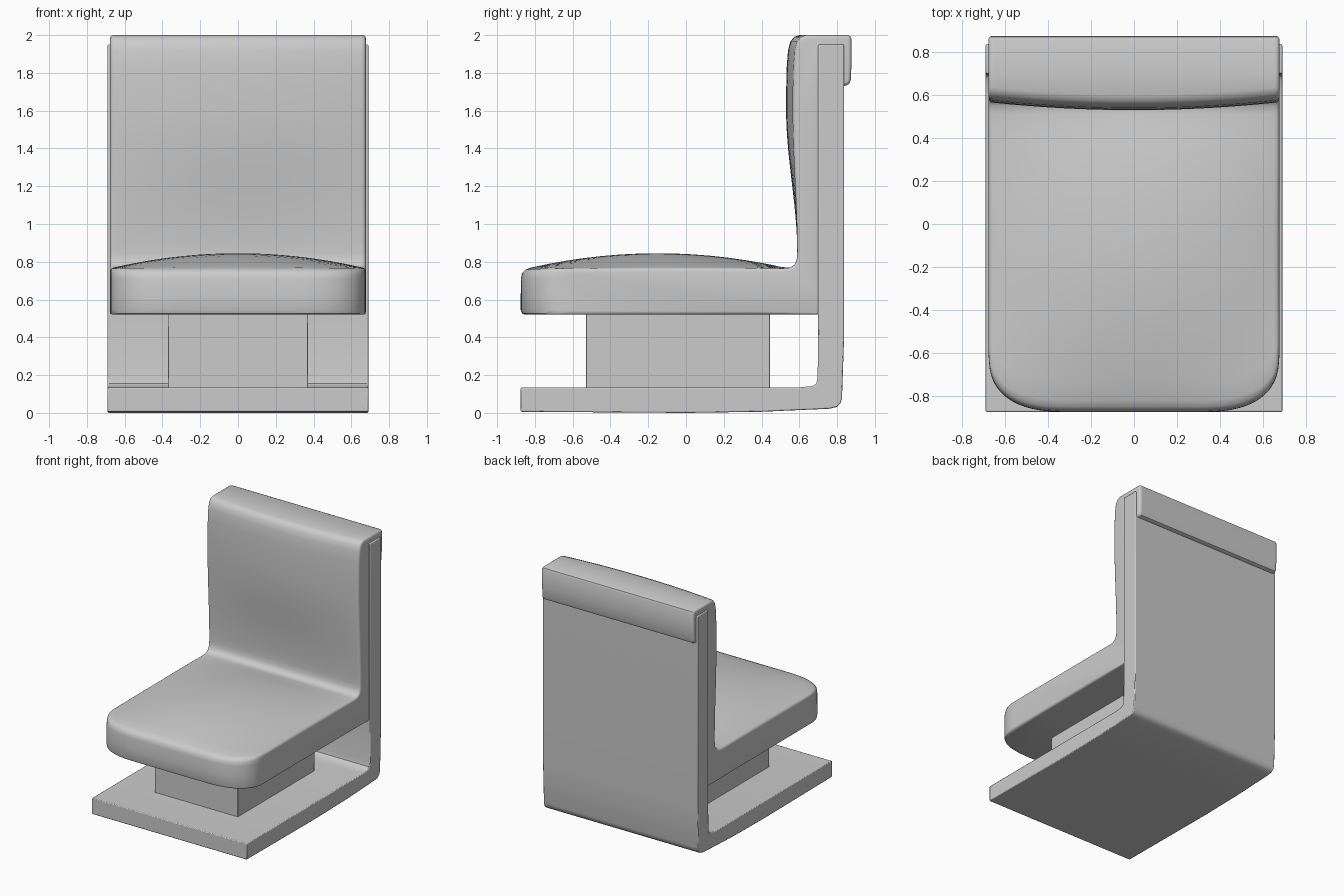
import bpy, bmesh, math
from mathutils import Vector

if "Cube" in bpy.data.objects:
    bpy.data.objects.remove(bpy.data.objects["Cube"], do_unlink=True)

grey = bpy.data.materials.new("plain grey")
grey.use_nodes = True
colour = (0.6, 0.6, 0.6, 1)
grey.diffuse_color = colour
grey.node_tree.nodes["Principled BSDF"].inputs["Base Color"].default_value = colour


def loft(name, rings, bevel=0.0):
    """Skin a row of closed rings, cap both ends and shade smooth."""
    bm = bmesh.new()
    rows = [[bm.verts.new(p) for p in ring] for ring in rings]
    n = len(rows[0])
    for a, b in zip(rows, rows[1:]):
        for i in range(n):
            j = (i + 1) % n
            bm.faces.new((a[i], a[j], b[j], b[i]))
    bm.faces.new(rows[0])
    bm.faces.new(rows[-1][::-1])
    bmesh.ops.recalc_face_normals(bm, faces=bm.faces)
    mesh = bpy.data.meshes.new(name)
    bm.to_mesh(mesh)
    bm.free()
    obj = bpy.data.objects.new(name, mesh)
    bpy.context.collection.objects.link(obj)
    mesh.materials.append(grey)
    if bevel:
        mod = obj.modifiers.new("soft edges", "BEVEL")
        mod.width = bevel
        mod.segments = 2
        mod.limit_method = "ANGLE"
        mod.angle_limit = math.radians(50)
    bpy.ops.object.select_all(action="DESELECT")
    obj.select_set(True)
    bpy.context.view_layer.objects.active = obj
    bpy.ops.object.shade_smooth_by_angle(angle=math.radians(40))
    return obj


def extrude_x(name, profile, half, bevel):
    return loft(name, [[(x, y, z) for y, z in profile] for x in (-half, half)], bevel)


# L-shaped frame: floor plate curving up into the back panel
extrude_x("frame", [
    (-.875, .006), (-.875, .135), (.6, .135), (.67, .142), (.69, .155), (.697, .19),
    (.70, .5), (.70, 1.95), (.837, 1.95), (.837, .4), (.826, .08), (.818, .05),
    (.80, .032), (.76, .022), (.4, .006), (0, 0)], .69, .006)

# Pedestal under the seat
extrude_x("pedestal", [(-.53, .12), (-.53, .54), (.445, .54), (.445, .12)], .37, .004)

# Cushion: seat and backrest in one piece, hooked over the frame
HALF, FRONT, HINGE = .677, -.875, .55


def cushion_profile(crown):
    """Side outline; crown is 1 on the centre line and 0 at the sides."""
    pts = [(.8, .52), (.3, .52), (-.3, .52), (-.85, .52), (-.868, .526), (FRONT, .545),
           (FRONT, .62), (-.874, .71), (-.868, .74), (-.85, .758)]
    for i in range(15):
        y = -.82 + i * .095
        rise = max(0, 1 - ((y + .15) / .69) ** 2)
        pts.append((y, .765 + .08 * crown * rise))
    pts += [(HINGE, .769), (.574, .784), (.586, .81), (.589, .85)]
    for i in range(1, 15):
        t = i / 14
        s = t * t * (3 - 2 * t)
        pts.append((.589 - (.022 + .037 * crown) * s, .85 + .75 * t))
    lip = .567 - .037 * crown
    pts += [(lip, 1.7), (lip + .003, 1.83), (lip + .01, 1.92), (lip + .022, 1.965),
            (lip + .042, 1.99), (lip + .07, 2), (.7, 2), (.855, 2), (.87, 1.994),
            (.876, 1.978), (.876, 1.85), (.873, 1.765), (.864, 1.742), (.845, 1.732),
            (.8, 1.73)]
    return pts


def plan_front(x):
    """Front edge in plan, with broad rounded corners."""
    u = min(1, max(0, (abs(x) - .3) / (HALF - .3)))
    return -.6 + (FRONT + .6) * (1 - u ** 2.6) ** .385


def inset(pts, d):
    """Move the outline inwards by d."""
    out = []
    for i, p in enumerate(pts):
        a, b = Vector(pts[i - 1]), Vector(pts[(i + 1) % len(pts)])
        t = (b - a).normalized()
        out.append((p[0] + t.y * d, p[1] - t.x * d))
    return out


rings = []
STEPS, ROUND = 48, .018
for k in range(STEPS + 1):
    x = HALF * math.sin(math.pi * (k / STEPS - .5))
    crown = max(0, 1 - (x / HALF) ** 2)
    pull = max(0, ROUND - (HALF - abs(x)))
    d = ROUND - math.sqrt(max(0, ROUND ** 2 - pull ** 2))
    front = plan_front(x)
    ring = []
    for y, z in inset(cushion_profile(crown), d):
        if y < HINGE:
            y = HINGE - (HINGE - y) * (HINGE - front) / (HINGE - FRONT)
        ring.append((x, y, z))
    rings.append(ring)
loft("cushion", rings)
